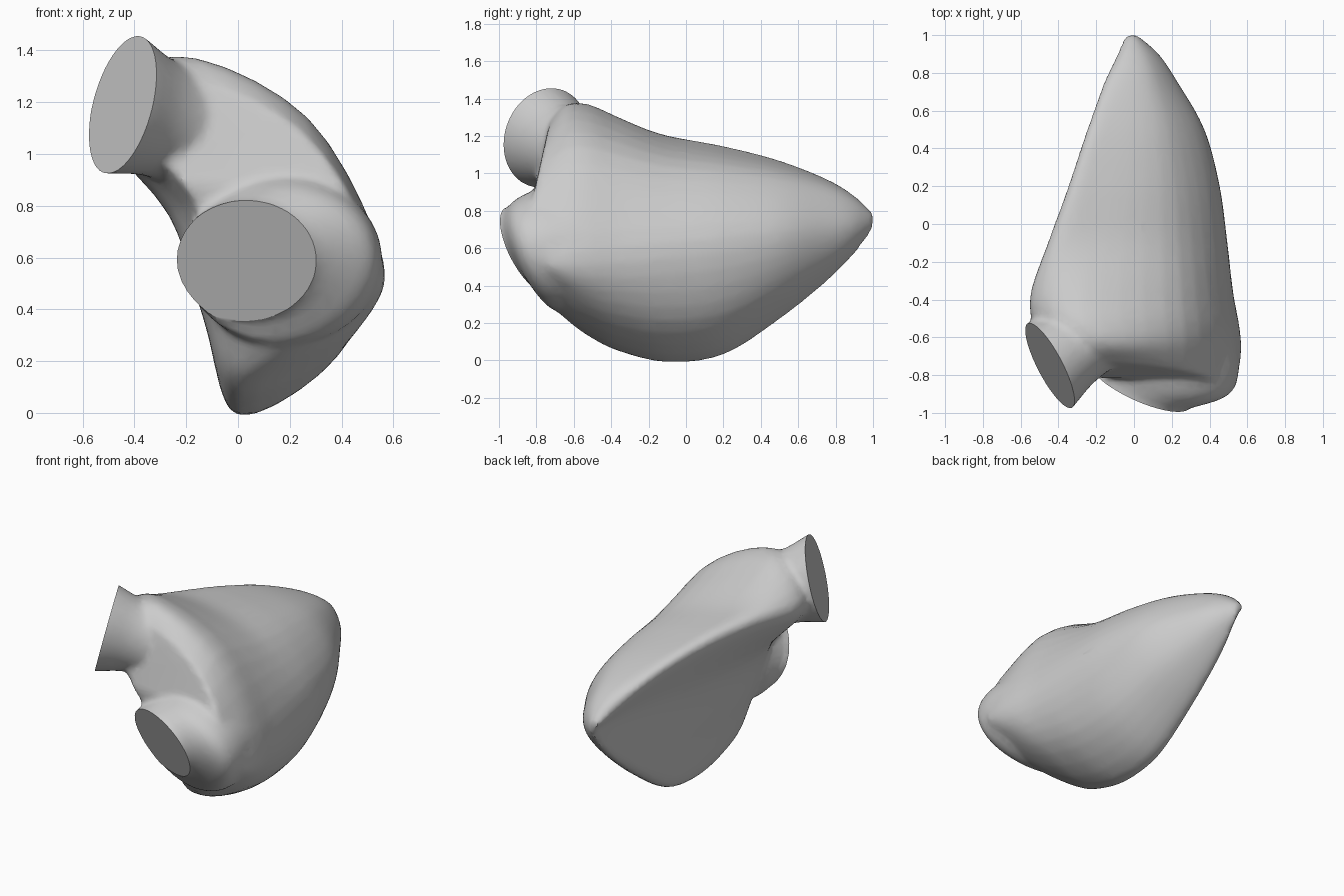
import bpy, bmesh
from math import cos, sin, pi
from mathutils import Vector
from mathutils.geometry import interpolate_bezier

if "Cube" in bpy.data.objects:
    bpy.data.objects.remove(bpy.data.objects["Cube"])

bm = bmesh.new()

def spline(pts, closed, n=5):
    """Catmull-Rom curve through the points."""
    k, out = len(pts), []
    at = (lambda i: pts[i % k]) if closed else (lambda i: pts[min(max(i, 0), k - 1)])
    for i in range(k if closed else k - 1):
        a, b, c, d = (at(i + j) for j in (-1, 0, 1, 2))
        out += interpolate_bezier(b, b + (c - a) / 6, c - (d - b) / 6, c, n + 1)[:-1]
    return out if closed else out + [pts[-1]]

def loft(rings):
    """Skin a smooth surface over equal rings and cap both ends."""
    lines = [spline(list(line), False) for line in zip(*rings)]
    rows = [[bm.verts.new(p) for p in r] for r in zip(*lines)]
    n = len(rows[0])
    for r, s in zip(rows, rows[1:]):
        for i in range(n):
            bm.faces.new((r[i], r[(i + 1) % n], s[(i + 1) % n], s[i]))
    bm.faces.new(rows[0][::-1])
    bm.faces.new(rows[-1])

def ellipse(c, u, v, n=40):
    return [c + u * cos(2 * pi * i / n) + v * sin(2 * pi * i / n) for i in range(n)]

def mix(a, b, t):
    return a + (b - a) * t

def section(y, ridge_x, ridge_z, top, right, keel):
    """Chamber outline: bulging right wall, keel below, hollow left wall."""
    mid = .64 + .1 * y
    keel_x = max(0, -.5 - y) * .8
    outline = [(ridge_x, ridge_z), (ridge_x * .5, top),
               (right * .48, mix(mid, top, .73 + .05 * y)), (right, mid),
               (right * .77, mix(keel, mid, .35)), (keel_x, keel),
               (ridge_x * .25, mix(keel, ridge_z, .3)),
               (ridge_x * .48, mix(keel, ridge_z, .65))]
    return spline([Vector((x, y, z)) for x, z in outline], True)

# Main chamber, from the apex at the back to the front wall
rings = [section(*s) for s in (
    (1.005, -.05, .75, .78, .01, .71),
    (.9, -.09, .83, .88, .13, .57),
    (.75, -.16, .93, .97, .23, .42),
    (.5, -.25, 1.03, 1.06, .37, .22),
    (.2, -.35, 1.1, 1.13, .45, .03),
    (-.1, -.46, 1.14, 1.19, .49, -.01),
    (-.36, -.55, 1.14, 1.3, .52, .05),
    (-.52, -.54, 1.13, 1.37, .55, .13),
    (-.64, -.45, 1.1, 1.37, .565, .22),
    (-.73, -.36, 1.1, 1.28, .56, .31))]
# the front wall leans forward to meet the collar
for p in rings[-1]:
    p.y -= .09 * max(0, 1 - abs(p.z - .87) / .4)
loft(rings)

# Lower collar leading to the slanted round opening
def collar(x, y, rx, rz, tilt):
    return ellipse(Vector((x, y, .59)), Vector((rx, -.41 * tilt * rx, 0)),
                   Vector((0, -.43 * tilt * rz, rz)))

loft([collar(*c) for c in (
    (.18, -.6, .37, .33, 0), (.17, -.74, .385, .325, .3),
    (.14, -.81, .36, .285, .6), (.03, -.845, .27, .23, 1), (0, -.93, .25, .22, 1))])

# Upper outlet tube, flaring to its round opening
normal = Vector((-.86, -.45, .24)).normalized()
side = normal.cross(Vector((0, 0, 1))).normalized()
up = side.cross(normal)
rim = Vector((-.445, -.75, 1.19))
root = Vector((-.1, -.5, 1.06))
loft([ellipse(root.lerp(rim, t), side * r * .92, up * r) for t, r in (
    (0, .23), (.45, .225), (.7, .237), (1, .275), (1.2, .29))])

bmesh.ops.recalc_face_normals(bm, faces=bm.faces[:])
mesh = bpy.data.meshes.new("chamber")
bm.to_mesh(mesh)
bm.free()
obj = bpy.data.objects.new("chamber_with_outlets", mesh)
bpy.context.collection.objects.link(obj)
bpy.context.view_layer.objects.active = obj
obj.select_set(True)

# Fuse the parts into one skin and soften the joins
m = obj.modifiers.new("fuse", 'REMESH')
m.mode, m.voxel_size = 'VOXEL', .018
m = obj.modifiers.new("soften", 'SMOOTH')
m.factor, m.iterations = .5, 10
m = obj.modifiers.new("facets", 'DECIMATE')
m.ratio = .22
for m in list(obj.modifiers):
    bpy.ops.object.modifier_apply(modifier=m.name)

# Slice both openings flat
bm = bmesh.new()
bm.from_mesh(obj.data)

def slice_flat(co, no, keep):
    faces = [f for f in bm.faces if keep(f.calc_center_median())]
    geom = set(faces) | {e for f in faces for e in f.edges} | {v for f in faces for v in f.verts}
    bmesh.ops.bisect_plane(bm, geom=list(geom), plane_co=co, plane_no=no, clear_outer=True)
    bmesh.ops.holes_fill(bm, edges=[e for e in bm.edges if e.is_boundary], sides=0)

slice_flat(rim, normal, lambda c: c.z > .85 and c.x < -.2)
slice_flat(Vector((.03, -.845, .59)), Vector((-.41, -1, -.43)),
           lambda c: c.z < .88 and c.y < -.55)
bmesh.ops.recalc_face_normals(bm, faces=bm.faces[:])
bm.to_mesh(obj.data)
bm.free()
bpy.ops.object.shade_smooth_by_angle(angle=.5)
